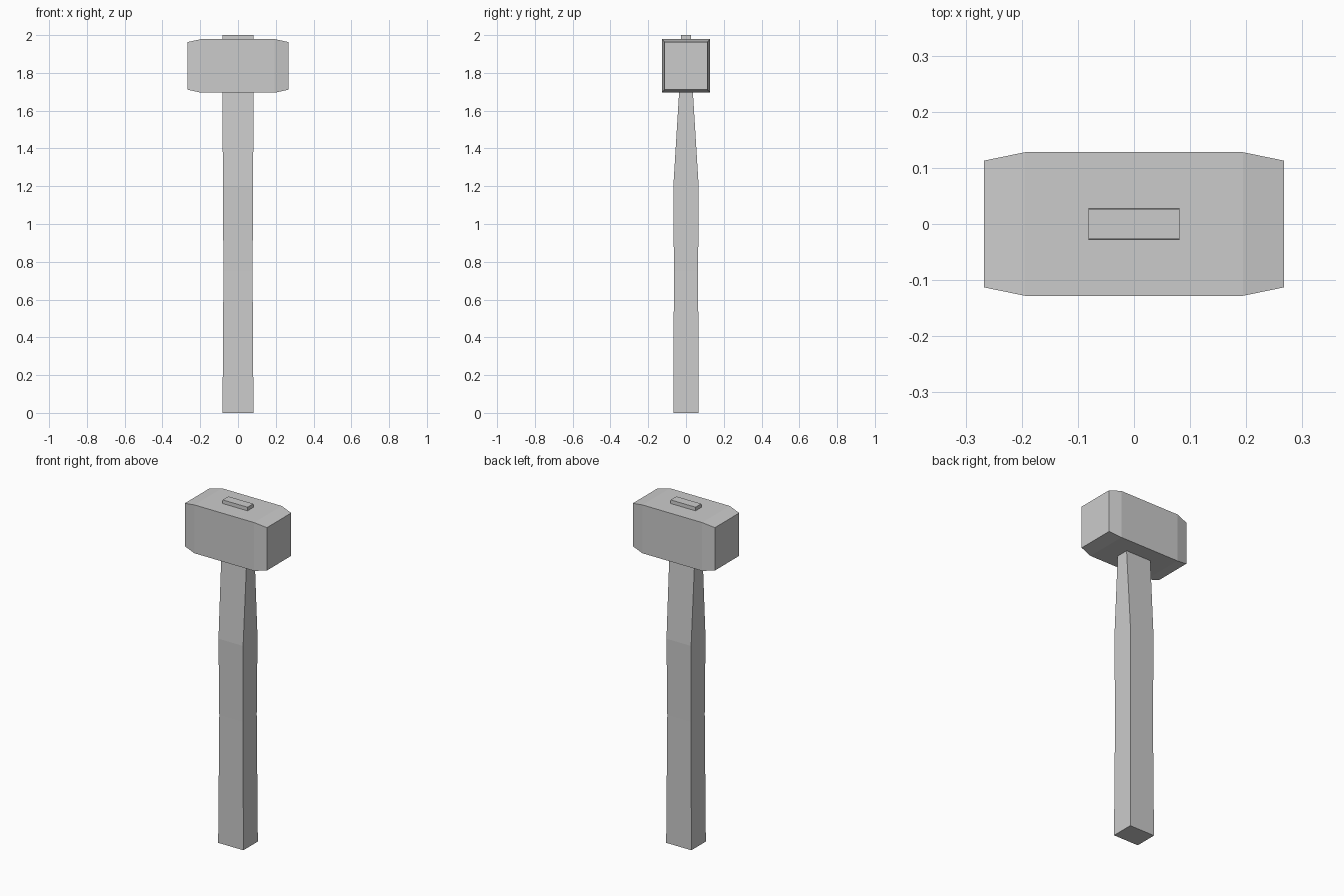
import bpy
import bmesh

cube = bpy.data.objects.get("Cube")
if cube:
    bpy.data.objects.remove(cube, do_unlink=True)

grey = bpy.data.materials.new("plain_grey")
grey.use_nodes = True
colour = (0.6, 0.6, 0.6, 1)
grey.diffuse_color = colour
grey.node_tree.nodes["Principled BSDF"].inputs["Base Color"].default_value = colour


def loft(name, sections):
    """Join a stack of four-cornered sections into a closed flat-sided solid."""
    bm = bmesh.new()
    rings = [[bm.verts.new(p) for p in s] for s in sections]
    for a, b in zip(rings, rings[1:]):
        for i in range(4):
            j = (i + 1) % 4
            bm.faces.new((a[i], a[j], b[j], b[i]))
    bm.faces.new(rings[0][::-1])
    bm.faces.new(rings[-1])
    bmesh.ops.recalc_face_normals(bm, faces=bm.faces)
    mesh = bpy.data.meshes.new(name)
    bm.to_mesh(mesh)
    bm.free()
    mesh.materials.append(grey)
    obj = bpy.data.objects.new(name, mesh)
    bpy.context.collection.objects.link(obj)
    return obj


CORNERS = ((-1, -1), (1, -1), (1, 1), (-1, 1))

# Handle: height, half width, half depth; its tip passes through the head
handle = [(0, 0.082, 0.067), (0.75, 0.077, 0.064), (1.2, 0.08, 0.067),
          (1.69, 0.082, 0.037), (2, 0.081, 0.0265)]
loft("handle", [[(sx * w, sy * d, z) for sx, sy in CORNERS]
                for z, w, d in handle])

# Head: block along x with tapered striking ends
head = [(-0.267, 0.113, 0.126), (-0.194, 0.128, 0.142),
        (0.194, 0.128, 0.142), (0.267, 0.113, 0.126)]
loft("head", [[(x, sy * d, 1.837 + sz * h) for sy, sz in CORNERS]
              for x, d, h in head])
